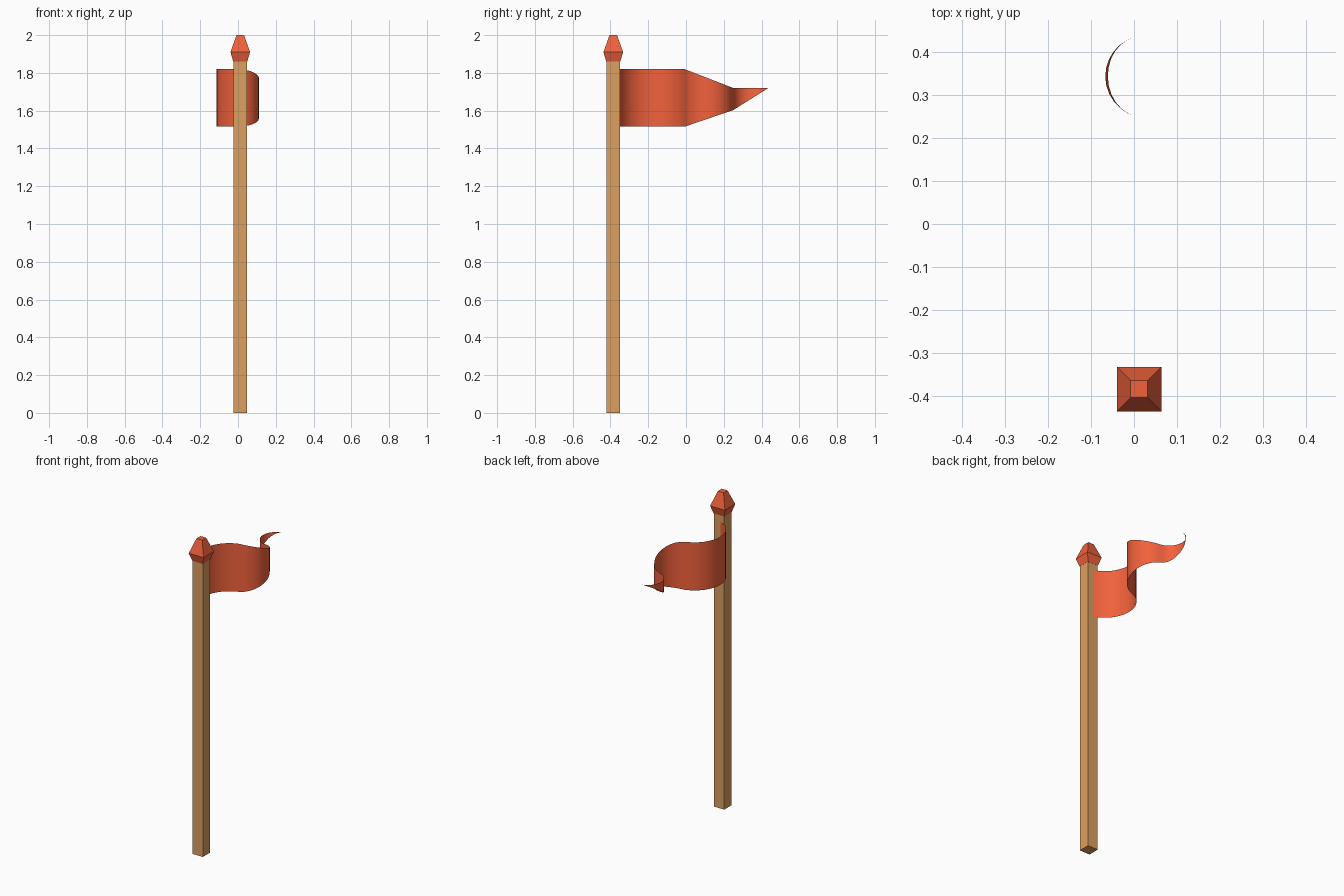
import bpy, bmesh, math

if "Cube" in bpy.data.objects:
    bpy.data.objects.remove(bpy.data.objects["Cube"])

CX, CY = 0.012, -0.385


def material(name, color):
    m = bpy.data.materials.new(name)
    m.diffuse_color = (*color, 1)
    m.use_nodes = True
    m.node_tree.nodes["Principled BSDF"].inputs["Base Color"].default_value = m.diffuse_color
    return m


RED = material("red", (0.88, 0.12, 0.045))
WOOD = material("wood", (0.72, 0.35, 0.12))


def finish(bm, name, mat):
    mesh = bpy.data.meshes.new(name)
    bm.to_mesh(mesh)
    bm.free()
    mesh.materials.append(mat)
    ob = bpy.data.objects.new(name, mesh)
    bpy.context.collection.objects.link(ob)
    return ob


def square_loft(name, rings, mat):
    """Stack square rings given as (half width, height) and cap both ends."""
    bm = bmesh.new()
    loops = [[bm.verts.new((CX + sx * h, CY + sy * h, z))
              for sx, sy in ((-1, -1), (1, -1), (1, 1), (-1, 1))]
             for h, z in rings]
    for a, b in zip(loops, loops[1:]):
        for i in range(4):
            j = (i + 1) % 4
            bm.faces.new((a[i], a[j], b[j], b[i]))
    bm.faces.new(loops[0][::-1])
    bm.faces.new(loops[-1])
    return finish(bm, name, mat)


def arc(p, q, bulge, n=12):
    """Circular arc in plan from p to q (along y), bulging by signed x amount."""
    half = (q[1] - p[1]) / 2
    s = abs(bulge)
    r = (half * half + s * s) / (2 * s)
    a = math.asin(half / r)
    pts = []
    for i in range(n + 1):
        t = -a + 2 * a * i / n
        x = p[0] + (q[0] - p[0]) * i / n
        pts.append((x + math.copysign(r * math.cos(t) - (r - s), bulge),
                    p[1] + half + r * math.sin(t)))
    return pts


def height(y, keys):
    """Piecewise linear edge height along y."""
    for (y0, z0), (y1, z1) in zip(keys, keys[1:]):
        if y <= y1:
            return z0 + (z1 - z0) * max(0, (y - y0) / (y1 - y0))
    return keys[-1][1]


# Pole and faceted finial
square_loft("pole", [(0.036, 0), (0.036, 1.87)], WOOD)
square_loft("finial", [(0.037, 1.86), (0.052, 1.91), (0.02, 2.0)], RED)

# Flag: three alternating waves, tapering to a pointed tip
knots = [(0.012, -0.353), (0.012, -0.008), (0.006, 0.25), (0.002, 0.436)]
path = [knots[0]]
for p, q, bulge in zip(knots, knots[1:], (-0.127, 0.102, -0.071)):
    path += arc(p, q, bulge)[1:]
TOP = [(-0.353, 1.82), (-0.008, 1.82), (0.25, 1.72), (0.436, 1.72)]
BOTTOM = [(-0.353, 1.515), (-0.008, 1.515), (0.25, 1.603), (0.436, 1.72)]

bm = bmesh.new()
columns = []
for x, y in path:
    # slight lean of the lower edge near the tip
    lean = 0.006 * math.sin(math.pi * (y - 0.25) / 0.186) if 0.25 < y < 0.436 else 0
    columns.append((bm.verts.new((x + lean, y, height(y, BOTTOM))),
                    bm.verts.new((x, y, height(y, TOP)))))
for (a, b), (c, d) in zip(columns, columns[1:]):
    bm.faces.new((a, c, d, b))
bmesh.ops.remove_doubles(bm, verts=bm.verts[:], dist=0.0005)
flag = finish(bm, "flag", RED)
for poly in flag.data.polygons:
    poly.use_smooth = True
